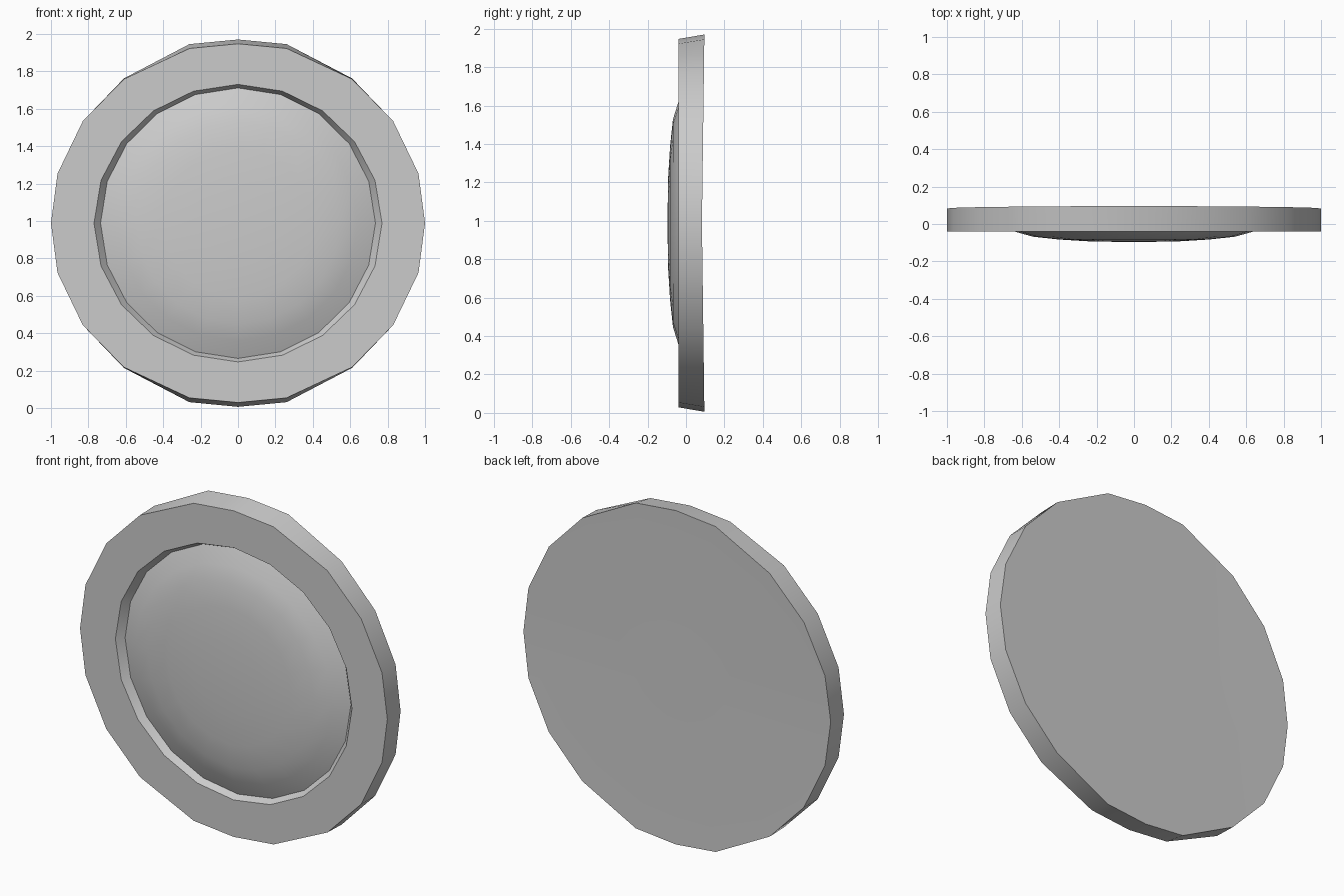
import bpy, bmesh
from math import sin, cos, radians, pi

if "Cube" in bpy.data.objects:
    bpy.data.objects.remove(bpy.data.objects["Cube"])

CZ = 0.988   # height of the disc centre

# quarter of the hand-cut rim outline: x, z offset, drop of the front edge
QUARTER = [(0, 0.982, 0.023), (0.26, 0.957, 0.023), (0.61, 0.774, 0.004),
           (0.83, 0.545, 0.0), (0.965, 0.265, 0.0), (1.0, 0.0, 0.0)]


def mirrored_outline():
    half = QUARTER + [(x, -z, d) for x, z, d in QUARTER[-2::-1]]
    return half + [(-x, z, d) for x, z, d in half[-2:0:-1]]


def ellipse_ring(bm, rx, rz, y):
    return [bm.verts.new((rx * sin(i * pi / 10), y, CZ + rz * cos(i * pi / 10)))
            for i in range(20)]


def bridge(bm, a, b):
    for i in range(20):
        j = (i + 1) % 20
        bm.faces.new((a[i], a[j], b[j], b[i]))


def fan(bm, ring, y):
    c = bm.verts.new((0, y, CZ))
    for i in range(20):
        bm.faces.new((ring[i], ring[(i + 1) % 20], c))


bm = bmesh.new()
outline = mirrored_outline()

# outer rim: the back edge bows slightly toward top and bottom
back = [bm.verts.new((x, 0.083 + 0.013 * abs(z), CZ + z)) for x, z, d in outline]
front = [bm.verts.new((x, -0.04, CZ + z - (d if z > 0 else -d)))
         for x, z, d in outline]
fan(bm, back, 0.08)
bridge(bm, back, front)

# flat front band, recessed groove and domed centre
rings = [front, ellipse_ring(bm, 0.77, 0.742, -0.04)]
for rx, rz, y in [(0.735, 0.723, 0.0), (0.64, 0.63, -0.04), (0.54, 0.54, -0.068),
                  (0.4, 0.4, -0.083), (0.22, 0.22, -0.094)]:
    rings.append(ellipse_ring(bm, rx, rz, y))
for a, b in zip(rings, rings[1:]):
    bridge(bm, a, b)
fan(bm, rings[-1], -0.096)

bmesh.ops.recalc_face_normals(bm, faces=bm.faces)
mesh = bpy.data.meshes.new("domed_disc")
bm.to_mesh(mesh)
bm.free()
disc = bpy.data.objects.new("domed_disc", mesh)
bpy.context.collection.objects.link(disc)
bpy.context.view_layer.objects.active = disc
disc.select_set(True)
bpy.ops.object.shade_smooth_by_angle(angle=radians(30))
